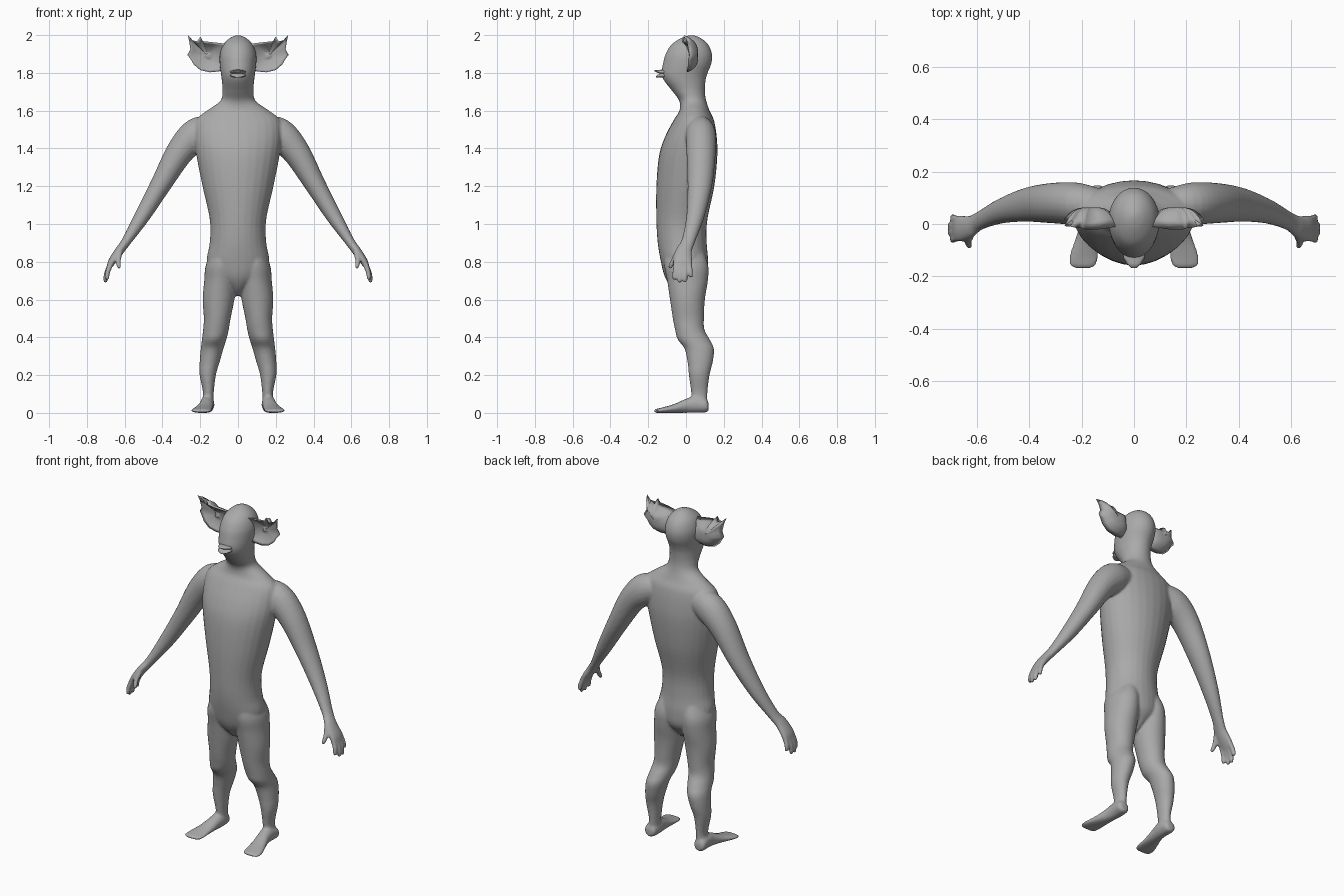
import bpy, bmesh, math
from mathutils import Vector

if "Cube" in bpy.data.objects:
    bpy.data.objects.remove(bpy.data.objects["Cube"])

grey = bpy.data.materials.new("plain grey skin")
grey.diffuse_color = (0.4, 0.4, 0.4, 1)
grey.use_nodes = True
grey.node_tree.nodes["Principled BSDF"].inputs["Base Color"].default_value = grey.diffuse_color


def spline(rows, steps=5):
    """Smooth interpolation through rows of numbers."""
    out = []
    for i in range(len(rows) - 1):
        a, b = rows[max(i - 1, 0)], rows[i]
        c, d = rows[i + 1], rows[min(i + 2, len(rows) - 1)]
        for k in range(steps):
            t = k / steps
            out.append([0.5 * (2 * q + (r - p) * t + (2 * p - 5 * q + 4 * r - s) * t * t
                               + (3 * q - p - 3 * r + s) * t ** 3)
                        for p, q, r, s in zip(a, b, c, d)])
    return out + [list(rows[-1])]


def loft(bm, rings, sides=28):
    """Closed tube through rings given as centre, u axis, v axis."""
    loops = []
    for c, u, v in rings:
        loops.append([bm.verts.new(c + u * math.cos(2 * math.pi * k / sides)
                                   + v * math.sin(2 * math.pi * k / sides))
                      for k in range(sides)])
    for a, b in zip(loops, loops[1:]):
        for k in range(sides):
            n = (k + 1) % sides
            bm.faces.new((a[k], a[n], b[n], b[k]))
    bm.faces.new(loops[0][::-1])
    bm.faces.new(loops[-1])


def upright(bm, rows):
    """Loft in z from rows of z, centre x, half width, front y, back y."""
    loft(bm, [(Vector((cx, (f + b) / 2, z)), Vector((max(hx, .003), 0, 0)),
               Vector((0, max((b - f) / 2, .003), 0)))
              for z, cx, hx, f, b in spline(rows)])


def limb(bm, rows, sides=20):
    """Sweep from rows of x, y, z, radius across, radius in y."""
    pts = spline(rows)
    rings = []
    for i, p in enumerate(pts):
        d = Vector(pts[min(i + 1, len(pts) - 1)][:3]) - Vector(pts[max(i - 1, 0)][:3])
        u = Vector((0, 1, 0)).cross(d).normalized()
        v = d.cross(u).normalized()
        rings.append((Vector(p[:3]), u * p[3], v * p[4]))
    loft(bm, rings, sides)


def finish(bm, name):
    bmesh.ops.recalc_face_normals(bm, faces=bm.faces[:])
    mesh = bpy.data.meshes.new(name)
    bm.to_mesh(mesh)
    bm.free()
    mesh.materials.append(grey)
    mesh.polygons.foreach_set("use_smooth", [True] * len(mesh.polygons))
    ob = bpy.data.objects.new(name, mesh)
    bpy.context.collection.objects.link(ob)
    return ob


def mirror_copy(bm):
    """Add the left half as a mirrored duplicate."""
    new = bmesh.ops.duplicate(bm, geom=bm.verts[:] + bm.edges[:] + bm.faces[:])["geom"]
    for v in new:
        if isinstance(v, bmesh.types.BMVert):
            v.co.x = -v.co.x


# Leg
body = bmesh.new()
upright(body, [(.86, .075, .06, -.11, .09), (.78, .088, .083, -.115, .118),
               (.70, .094, .085, -.10, .116), (.60, .103, .084, -.085, .10),
               (.50, .110, .071, -.07, .095), (.44, .117, .068, -.058, .098),
               (.39, .126, .065, -.045, .125), (.34, .137, .060, -.008, .148),
               (.27, .150, .053, .008, .142), (.20, .160, .043, .015, .125),
               (.10, .157, .028, .028, .113), (.03, .165, .036, .03, .115)])

# Foot, from heel to toes: y, centre x, half width, bottom, top
foot = [(.120, .165, .018, .012, .05), (.105, .165, .036, .002, .075),
        (.05, .163, .038, .0, .09), (.0, .168, .038, .0, .075),
        (-.06, .180, .046, .0, .048), (-.12, .192, .055, .0, .03),
        (-.155, .195, .052, .0, .022), (-.168, .195, .035, .003, .017)]
loft(body, [(Vector((cx, y, (a + b) / 2)), Vector((hx, 0, 0)), Vector((0, 0, (b - a) / 2)))
            for y, cx, hx, a, b in spline(foot)])

# Arm down to the palm
limb(body, [(.13, .075, 1.50, .07, .06), (.215, .078, 1.475, .088, .08),
            (.305, .080, 1.385, .074, .078), (.405, .074, 1.215, .056, .066),
            (.505, .050, 1.045, .042, .048), (.59, .012, .91, .026, .036),
            (.63, -.012, .855, .024, .044), (.668, -.017, .80, .020, .052),
            (.685, -.018, .765, .012, .045)])

# Fingers and thumb: root, then tip
for root, tip in [((.668, .018, .80), (.695, .027, .715)),
                  ((.675, -.006, .79), (.705, -.004, .690)),
                  ((.675, -.030, .79), (.705, -.034, .688)),
                  ((.668, -.052, .80), (.695, -.063, .705)),
                  ((.625, -.045, .85), (.630, -.088, .765))]:
    a, b = Vector(root), Vector(tip)
    m = a.lerp(b, .55) + Vector((.006, 0, 0))
    limb(body, [(*a, .015, .014), (*m, .0135, .013), (*a.lerp(b, .9), .012, .0115),
                (*b, .006, .006)], 12)
mirror_copy(body)

# Head, neck and torso
upright(body, [(2.0, 0, .008, .02, .04), (1.985, 0, .043, -.025, .078),
               (1.95, 0, .078, -.077, .118), (1.90, 0, .096, -.108, .138),
               (1.85, 0, .097, -.122, .135), (1.80, 0, .091, -.130, .115),
               (1.76, 0, .086, -.117, .104), (1.70, 0, .082, -.07, .10),
               (1.65, 0, .095, -.035, .108), (1.60, 0, .165, -.035, .125),
               (1.55, 0, .222, -.065, .148), (1.46, 0, .232, -.112, .163),
               (1.36, 0, .220, -.143, .166), (1.20, 0, .188, -.157, .150),
               (1.02, 0, .149, -.157, .113), (.90, 0, .150, -.150, .110),
               (.80, 0, .166, -.133, .118), (.72, 0, .13, -.112, .112),
               (.66, 0, .05, -.075, .07), (.62, 0, .014, -.03, .03)])
body = finish(body, "body")

# Fuse the overlapping parts into one continuous skin
fuse = body.modifiers.new("fuse", 'REMESH')
fuse.mode = 'VOXEL'
fuse.voxel_size = .007
fuse.use_smooth_shade = True
soft = body.modifiers.new("soften", 'SMOOTH')
soft.factor = .5
soft.iterations = 6

# Ears: ragged rim, hollow in front and bulging behind
rim = [(.06, .0, 1.83), (.10, .005, 1.808), (.15, .008, 1.803), (.20, .008, 1.815),
       (.235, .01, 1.845), (.25, .012, 1.872), (.268, .018, 1.895), (.252, .012, 1.925),
       (.258, .005, 1.965), (.266, -.008, 2.0), (.243, -.01, 1.972), (.215, -.016, 1.968),
       (.199, -.016, 1.992), (.186, -.022, 1.968), (.13, -.02, 1.962), (.07, -.01, 1.955)]
ears = bmesh.new()
mid = Vector((.16, 0, 1.89))
edge = [ears.verts.new(p) for p in rim]
for peak, power in ((.036, 2), (.064, 3.5)):
    last = edge
    for s in (.85, .68, .5, .32, .15):
        w = s ** power
        ring = []
        for p in rim:
            q = mid.lerp(Vector(p), s)
            q.y = p[1] * w + peak * (1 - w)
            ring.append(ears.verts.new(q))
        for k in range(len(rim)):
            n = (k + 1) % len(rim)
            ears.faces.new((last[k], last[n], ring[n], ring[k]))
        last = ring
    # small knob inside the hollow, plain cap behind
    tip = ears.verts.new((mid.x, .012 if power == 2 else peak, mid.z))
    for k in range(len(rim)):
        ears.faces.new((last[k], last[(k + 1) % len(rim)], tip))
mirror_copy(ears)
finish(ears, "ears")

# Lips: two small flattened beaks on the face
lips = bmesh.new()
for z0, z1, reach in ((1.805, 1.812, -.168), (1.787, 1.778, -.160)):
    loft(lips, [(Vector((0, y, z)), Vector((hx, 0, 0)), Vector((0, 0, hz)))
                for y, z, hx, hz in ((-.10, z0, .044, .014), (-.13, z0, .040, .012),
                                     (-.15, (z0 + z1) / 2, .028, .008),
                                     (reach, z1, .010, .003))], 14)
finish(lips, "lips")
